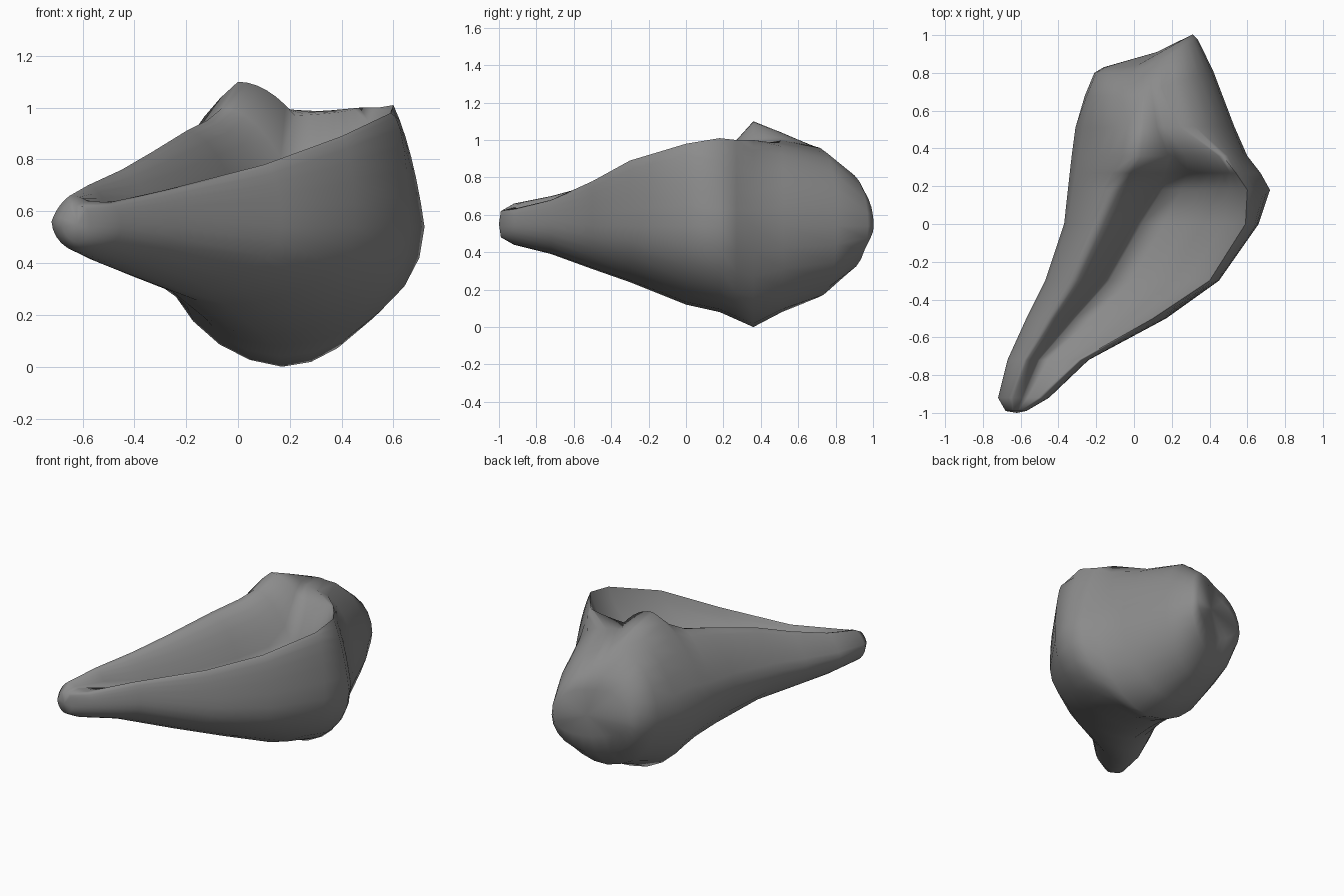
import bpy
import math

default_cube = bpy.data.objects.get("Cube")
if default_cube:
    bpy.data.objects.remove(default_cube, do_unlink=True)

# One stone grey for the whole shell
grey = bpy.data.materials.new("shell_grey")
grey.use_nodes = True
colour = (0.26, 0.26, 0.26, 1)
grey.diffuse_color = colour
grey.node_tree.nodes["Principled BSDF"].inputs["Base Color"].default_value = colour

# Cross-sections from the narrow canal to the spire:
# y, left x, right x, bottom (x, z), body ridge (x, z), groove (x, z), lip (x, z)
STATIONS = [
    (-.99, -.68, -.57, (-.62, .48), (-.64, .62), (-.62, .62), (-.6, .62)),
    (-.92, -.72, -.45, (-.6, .44), (-.65, .66), (-.58, .64), (-.5, .63)),
    (-.72, -.67, -.24, (-.48, .39), (-.58, .7), (-.5, .59), (-.29, .68)),
    (-.5, -.57, .17, (-.25, .31), (-.45, .76), (-.31, .54), (.1, .78)),
    (-.3, -.47, .45, (-.05, .24), (-.33, .83), (-.13, .53), (.4, .89)),
    (0, -.37, .66, (.1, .12), (-.2, .91), (.04, .53), (.59, .98)),
    (.18, -.35, .72, (.14, .08), (-.12, .95), (.15, .57), (.6, 1.01)),
    (.27, -.34, .67, (.16, .04), (-.06, 1), (.21, .72), (.54, 1)),
    (.36, -.33, .6, (.17, 0), (0, 1.1), (.22, .97), (.47, 1)),
    (.51, -.31, .53, (.15, .08), (.03, 1.04), (.14, 1), (.25, .98)),
    (.68, -.26, .42, (.1, .16), (.05, .96), (.1, .96), (.15, .95)),
    (.8, -.21, .34, (.09, .29), (.05, .83), (.09, .83), (.15, .82)),
    (.83, -.16, .31, (.1, .42), (.08, .74), (.1, .74), (.15, .74)),
]
STEPS = 6


def arc(a, b, upright, bulge=1.0):
    """Quarter ellipse from a to b, leaving a upright or level; b is left out."""
    points = []
    for i in range(STEPS):
        t = i / STEPS
        s, c = math.sin(t * math.pi / 2), 1 - math.cos(t * math.pi / 2)
        u, w = (c, s) if upright else (s, c)
        u, w = t + (u - t) * bulge, t + (w - t) * bulge
        points.append((a[0] + (b[0] - a[0]) * u, a[1] + (b[1] - a[1]) * w))
    return points


def columella(a, b):
    """Rounded inner wall, steepening from the body ridge to the groove."""
    steps = [i / STEPS for i in range(STEPS)]
    return [(a[0] + (b[0] - a[0]) * t, a[1] + (b[1] - a[1]) * t * t) for t in steps]


def section(y, left_x, right_x, bottom, ridge, groove, lip):
    left, right = (left_x, .56), (right_x, .54)
    # Flat flank beside the shoulder, and a rounder spire
    flank = .35 if .1 < y < .4 else 1
    body = 1 if y > .6 else .4
    return (arc(lip, right, False, flank) + arc(right, bottom, True)
            + arc(bottom, left, False, .9) + arc(left, ridge, True, body)
            + columella(ridge, groove) + arc(groove, lip, False, .6))


# Shell body, with its aperture folded into the same skin
verts, faces = [], []
for station in STATIONS:
    # The spire leans back on its left side only
    y = station[0]
    slant = .56 * min(max((y - .5) / .33, 0), 1)
    verts += [(x, y + slant * max(x, 0), z) for x, z in section(*station)]
ring = 6 * STEPS
for row in range(len(STATIONS) - 1):
    for i in range(ring):
        a, b = row * ring + i, row * ring + (i + 1) % ring
        faces.append((a, b, b + ring, a + ring))

# Close the canal tip and the spire
for start, tip, flip in ((0, (-.62, -1, .55), False),
                         (len(verts) - ring, (.12, .91, .57), True)):
    centre = len(verts)
    verts.append(tip)
    for i in range(ring):
        a, b = start + i, start + (i + 1) % ring
        faces.append((a, b, centre) if flip else (b, a, centre))

mesh = bpy.data.meshes.new("shell")
mesh.from_pydata(verts, [], faces)
mesh.validate()
mesh.materials.append(grey)
shell = bpy.data.objects.new("shell", mesh)
bpy.context.collection.objects.link(shell)

# Consistent outward normals and smooth shading
bpy.ops.object.select_all(action='DESELECT')
shell.select_set(True)
bpy.context.view_layer.objects.active = shell
bpy.ops.object.mode_set(mode='EDIT')
bpy.ops.mesh.select_all(action='SELECT')
bpy.ops.mesh.remove_doubles(threshold=.0005)
bpy.ops.mesh.normals_make_consistent(inside=False)
bpy.ops.object.mode_set(mode='OBJECT')
bpy.ops.object.shade_smooth_by_angle(angle=math.radians(100))
